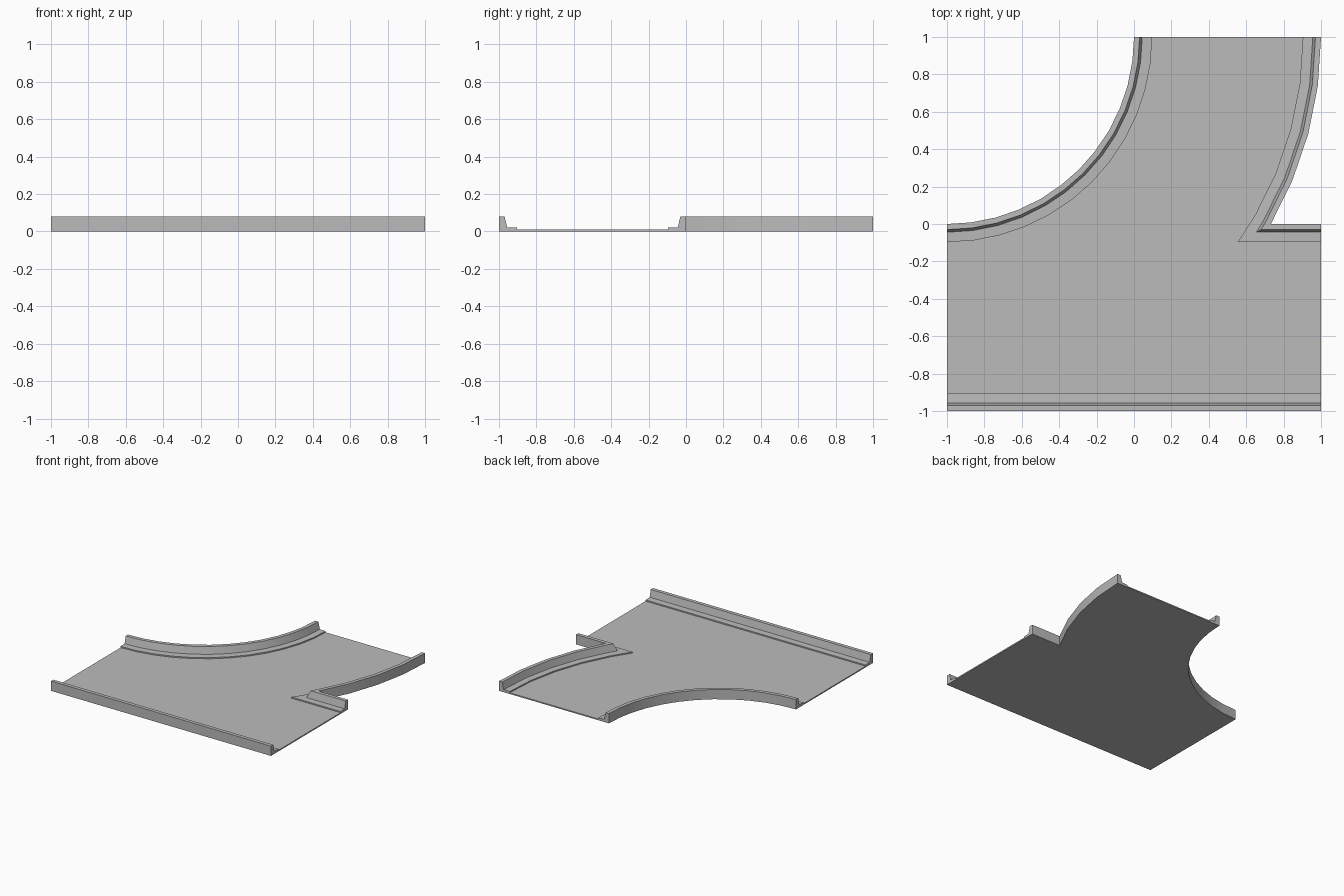
import bpy, bmesh
from math import sin, cos, asin, radians

cube = bpy.data.objects.get("Cube")
if cube:
    bpy.data.objects.remove(cube)

grey = bpy.data.materials.new("Plain grey")
grey.use_nodes = True
colour = (0.5, 0.5, 0.5, 1)
grey.diffuse_color = colour
grey.node_tree.nodes["Principled BSDF"].inputs["Base Color"].default_value = colour

LEDGE = 0.097     # distance from the outer edge to the road surface
ROAD = 0.01       # road surface height
STEP = radians(7.5)
# kerb cross-section: distance inward from the outer edge, height
KERB = [(0, 0), (0, 0.08), (0.03, 0.08), (0.044, 0.022), (LEDGE, 0.02), (LEDGE, 0)]


def on_arc(radius, angle):
    """Point on an arc about the back left corner, measured from the back edge."""
    return (-1 + radius * cos(angle), 1 - radius * sin(angle))


# Edge lines, each moved inward by d
def inner_curve(d):
    return [on_arc(1 + d, STEP * i) for i in range(12, -1, -1)]


def fork(d):
    tip = asin((1 + d) / (2 - d))      # where the curve meets the straight kerb
    return [on_arc(2 - d, STEP * i) for i in range(5)] + [on_arc(2 - d, tip), (1, -d)]


def front_edge(d):
    return [(1, d - 1), (-1, d - 1)]


def finish(name, bm):
    bmesh.ops.remove_doubles(bm, verts=bm.verts, dist=1e-5)
    bmesh.ops.recalc_face_normals(bm, faces=bm.faces)
    mesh = bpy.data.meshes.new(name)
    bm.to_mesh(mesh)
    bm.free()
    mesh.materials.append(grey)
    obj = bpy.data.objects.new(name, mesh)
    bpy.context.collection.objects.link(obj)
    bpy.ops.object.select_all(action='DESELECT')
    obj.select_set(True)
    bpy.context.view_layer.objects.active = obj
    bpy.ops.object.shade_smooth_by_angle(angle=radians(25))


def kerb(name, path):
    """Sweep the kerb section along an edge line and cap both ends."""
    bm = bmesh.new()
    rows = [[bm.verts.new((x, y, z)) for x, y in path(d)] for d, z in KERB]
    for a, b in zip(rows, rows[1:] + rows[:1]):
        for i in range(len(a) - 1):
            bm.faces.new((a[i], a[i + 1], b[i + 1], b[i]))
    for end in (0, -1):
        bm.faces.new([row[end] for row in rows])
    finish(name, bm)


kerb("inner_curve_kerb", inner_curve)
kerb("fork_kerb", fork)
kerb("front_kerb", front_edge)

# Road slab between the kerbs
bm = bmesh.new()
outline = inner_curve(LEDGE) + fork(LEDGE) + front_edge(LEDGE)
base = bm.faces.new([bm.verts.new((x, y, 0)) for x, y in outline])
slab = bmesh.ops.extrude_face_region(bm, geom=[base], use_keep_orig=True)
top = [v for v in slab["geom"] if isinstance(v, bmesh.types.BMVert)]
bmesh.ops.translate(bm, verts=top, vec=(0, 0, ROAD))
finish("road_slab", bm)
